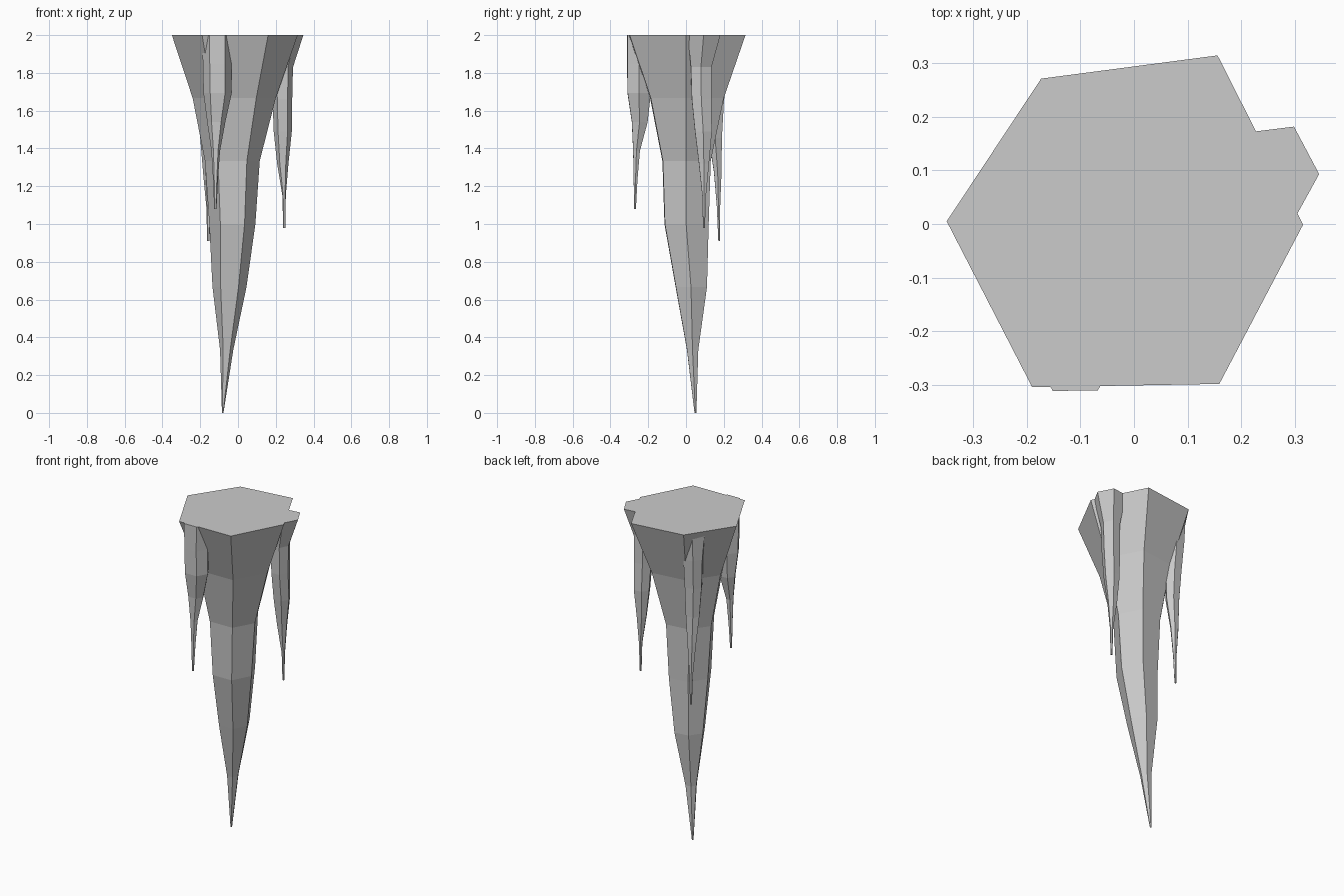
import bpy
import bmesh

cube = bpy.data.objects.get("Cube")
if cube:
    bpy.data.objects.remove(cube, do_unlink=True)

stone = bpy.data.materials.new("grey_stone")
stone.use_nodes = True
GREY = (0.6, 0.6, 0.6, 1)
stone.diffuse_color = GREY
stone.node_tree.nodes["Principled BSDF"].inputs["Base Color"].default_value = GREY

# Irregular six-sided cross-section shared by every spike
SECTION = [(-1, 0), (-.52, -1), (.53, -.98), (1, -.02), (.52, 1), (-.47, .86)]


def spike(name, tip_z, rings):
    """Loft evenly spaced rings (cx, cy, rx, ry) from the flat top down to the tip."""
    bm = bmesh.new()
    loops = []
    for i, (cx, cy, rx, ry) in enumerate(rings):
        z = 2 + (tip_z - 2) * i / (len(rings) - 1)
        loops.append([bm.verts.new((cx + u * rx, cy + v * ry, z)) for u, v in SECTION])
    for upper, lower in zip(loops, loops[1:]):
        for k in range(len(SECTION)):
            n = (k + 1) % len(SECTION)
            bm.faces.new((upper[k], lower[k], lower[n], upper[n]))
    bm.faces.new(loops[0])
    bm.faces.new(loops[-1][::-1])
    bmesh.ops.recalc_face_normals(bm, faces=bm.faces)
    mesh = bpy.data.meshes.new(name)
    bm.to_mesh(mesh)
    bm.free()
    mesh.materials.append(stone)
    obj = bpy.data.objects.new(name, mesh)
    bpy.context.collection.objects.link(obj)


# Large central spike
spike("main_spike", 0, [
    (-.017, .005, .333, .31), (-.02, .005, .22, .195), (-.03, .003, .145, .128),
    (-.03, .003, .122, .117), (-.045, .028, .09, .083), (-.06, .035, .035, .03),
    (-.081, .05, .004, .005)])

# Small spike on the front
spike("front_spike", 1.08, [
    (-.11, -.247, .08, .065), (-.11, -.248, .076, .064), (-.108, -.248, .075, .062),
    (-.115, -.245, .048, .042), (-.118, -.262, .023, .018), (-.119, -.267, .013, .01),
    (-.12, -.27, .006, .005)])

# Small spike on the left side
spike("left_spike", .98, [
    (.248, .095, .098, .087), (.235, .08, .056, .055), (.235, .082, .052, .052),
    (.237, .092, .048, .045), (.237, .095, .03, .027), (.244, .096, .009, .01),
    (.245, .095, .006, .005)])

# Small spike at the back
spike("back_spike", .91, [
    (-.16, .158, .08, .07), (-.165, .162, .06, .055), (-.16, .155, .055, .045),
    (-.155, .155, .045, .035), (-.157, .168, .028, .02), (-.156, .172, .012, .009),
    (-.157, .176, .006, .005)])
